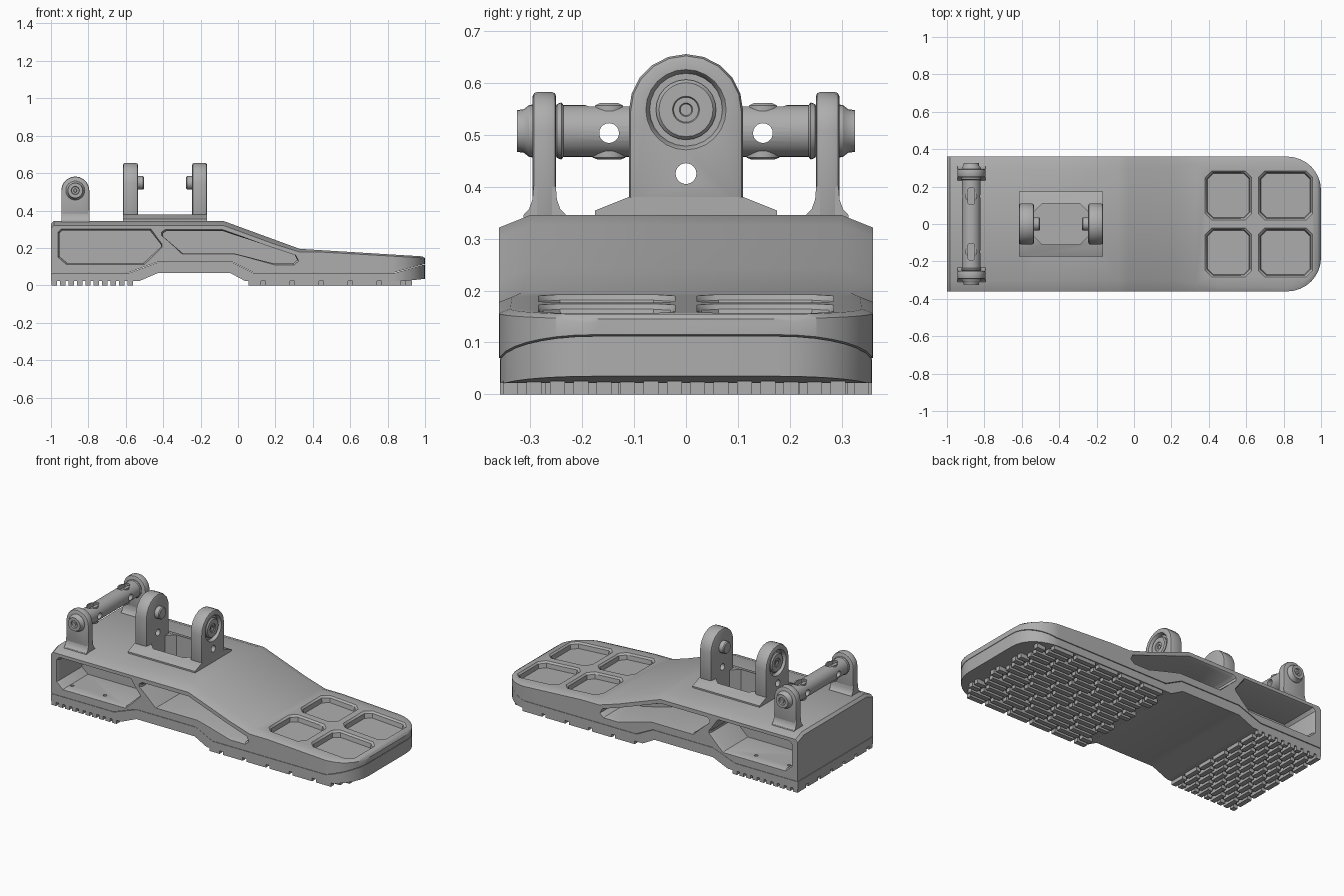
import bpy, bmesh
from math import sin, cos, pi, sqrt

cube = bpy.data.objects.get("Cube")
if cube:
    bpy.data.objects.remove(cube, do_unlink=True)

grey = bpy.data.materials.new("plain grey")
grey.use_nodes = True
grey.diffuse_color = (0.42, 0.42, 0.42, 1)
grey.node_tree.nodes["Principled BSDF"].inputs["Base Color"].default_value = (0.42, 0.42, 0.42, 1)


def finish(name, bm):
    bmesh.ops.recalc_face_normals(bm, faces=bm.faces)
    me = bpy.data.meshes.new(name)
    bm.to_mesh(me)
    bm.free()
    me.materials.append(grey)
    ob = bpy.data.objects.new(name, me)
    bpy.context.collection.objects.link(ob)
    return ob


def loft(name, rings):
    """Skin a row of equal-length point rings and cap both ends."""
    bm = bmesh.new()
    rows = [[bm.verts.new(p) for p in r] for r in rings]
    n = len(rows[0])
    for a, b in zip(rows, rows[1:]):
        for i in range(n):
            j = (i + 1) % n
            bm.faces.new((a[i], a[j], b[j], b[i]))
    bm.faces.new(rows[0])
    bm.faces.new(rows[-1])
    return finish(name, bm)


def place(axis, t, u, v):
    return {"x": (t, u, v), "y": (u, t, v), "z": (u, v, t)}[axis]


def prism(name, axis, pts, a, b):
    return loft(name, [[place(axis, t, u, v) for u, v in pts] for t in (a, b)])


def lathe(name, axis, cu, cv, steps, n=24):
    return loft(name, [[place(axis, t, cu + r * cos(2 * pi * i / n), cv + r * sin(2 * pi * i / n))
                        for i in range(n)] for t, r in steps])


def rect(u0, u1, v0, v1, c=0.0):
    if not c:
        return [(u0, v0), (u1, v0), (u1, v1), (u0, v1)]
    return [(u0 + c, v0), (u1 - c, v0), (u1, v0 + c), (u1, v1 - c),
            (u1 - c, v1), (u0 + c, v1), (u0, v1 - c), (u0, v0 + c)]


def grow(pts, d):
    """Enlarge an outline by d on every side of its bounding box."""
    out = []
    for k in (0, 1):
        lo, hi = min(p[k] for p in pts), max(p[k] for p in pts)
        m, f = (lo + hi) / 2, 1 + 2 * d / (hi - lo)
        out.append([m + (p[k] - m) * f for p in pts])
    return list(zip(*out))


def modify(ob, kind, **settings):
    mod = ob.modifiers.new(kind, kind)
    for key, value in settings.items():
        setattr(mod, key, value)
    bpy.context.view_layer.objects.active = ob
    bpy.ops.object.modifier_apply(modifier=mod.name)


def cut(ob, cutters):
    for c in cutters:
        modify(ob, "BOOLEAN", operation="DIFFERENCE", object=c, solver="EXACT")
        bpy.data.objects.remove(c, do_unlink=True)


def bevel(ob, width):
    modify(ob, "BEVEL", width=width, segments=2, limit_method="ANGLE", angle_limit=0.7)


def interp(table, x):
    for (x0, z0), (x1, z1) in zip(table, table[1:]):
        if x <= x1:
            return z0 + (z1 - z0) * (x - x0) / (x1 - x0)
    return table[-1][1]


# Foot outline: side heights and half width along the length
TOP = [(-1, .33), (-.985, .345), (-.08, .345), (.33, .195), (.985, .155), (1, .145)]
SPLIT = [(-1, .07), (-.58, .07), (-.43, .125), (-.03, .125), (.08, .07), (.84, .07), (1, .115)]
BASE = [(-1, .022), (-.53, .022), (-.43, .065), (-.04, .065), (.04, .022), (.88, .022), (1, .035)]
CHAMFER = [(-1, .06), (.2, .06), (.45, .025), (1, .02)]


def half_width(x):
    return .36 if x < .82 else .18 + .18 * sqrt(max(0, 1 - ((x - .82) / .18) ** 2))


toe = [.82 + .18 * sin(pi / 2 * i / 8) for i in range(9)]


def stations(*tables):
    return sorted({round(x, 4) for t in tables for x, _ in t} | {round(x, 4) for x in toe})


def upper_ring(x):
    w, zt, zb, c = half_width(x), interp(TOP, x), interp(SPLIT, x), interp(CHAMFER, x)
    return [(x, -w, zb), (x, w, zb), (x, w, zt - c * .4), (x, w - c, zt),
            (x, c - w, zt), (x, -w, zt - c * .4)]


def sole_ring(x):
    w, zt, zb = half_width(x) - .002, interp(SPLIT, x) - .003, interp(BASE, x)
    return [(x, -w, zb), (x, w, zb), (x, w, zt), (x, -w, zt)]


upper = loft("upper_body", [upper_ring(x) for x in stations(TOP, SPLIT, CHAMFER)])
loft("sole", [sole_ring(x) for x in stations(SPLIT, BASE)])

# Side windows, opening into deep recesses
rear_window = [(-.962, .15), (-.92, .112), (-.50, .112), (-.405, .205), (-.405, .22),
               (-.465, .302), (-.945, .302), (-.962, .285)]
front_window = [(-.41, .268), (-.30, .168), (-.02, .168), (.20, .108), (.30, .108),
                (.325, .13), (.31, .16), (-.08, .298), (-.39, .298), (-.41, .285)]
cutters = []
for s in (-1, 1):
    for win in (rear_window, front_window):
        small = grow(win, -.008)
        cutters.append(loft("cutter", [[(u, s * t, v) for u, v in p] for t, p in
                            ((.37, grow(win, .004)), (.343, small), (.13, small))]))
    for x in (-.90, -.68):
        cutters.append(lathe("cutter", "z", x, s * .30, [(.09, .01), (.15, .01)], 12))

# Four toe trays with sloping walls
for x0, x1 in ((.38, .63), (.665, .955)):
    for y0, y1 in ((.02, .285), (-.285, -.02)):
        r = rect(x0, x1, y0, y1, .035)
        cutters.append(loft("cutter", [[(u, v, interp(TOP, u) + h) for u, v in grow(r, d)]
                                       for h, d in ((-.036, -.014), (-.01, -.01), (.004, .003))]))

# Opening between the centre brackets
slot = rect(-.535, -.245, -.11, .11, .045)
cutters.append(prism("cutter", "z", slot, .2, .5))
cut(upper, cutters)

# Tread: lengthwise bars under the toe, crosswise bars under the heel
bm = bmesh.new()


def bar(x0, x1, y0, y1):
    lo = [bm.verts.new((x, y, 0)) for x, y in rect(x0, x1, y0, y1)]
    hi = [bm.verts.new((x, y, .026)) for x, y in rect(x0, x1, y0, y1)]
    for i in range(4):
        bm.faces.new((lo[i], lo[i - 1], hi[i - 1], hi[i]))
    bm.faces.new(lo)
    bm.faces.new(hi)


for i in range(16):
    y = -.3375 + .045 * i
    x = .135 - .155 - (.05 if (i // 2) % 2 else 0)
    while x < .93:
        x0, x1 = max(x + .012, .055), min(x + .143, .93)
        while x1 > x0 and half_width(x1) < abs(y) + .014:
            x1 -= .01
        if x1 - x0 > .02:
            bar(x0, x1, y - .0145, y + .0145)
        x += .155
for i in range(10):
    x = -.982 + .045 * i
    y = -.42 + (.058 if i % 2 else 0)
    while y < .36:
        y0, y1 = max(y, -.358), min(y + .093, .358)
        if y1 - y0 > .02:
            bar(x - .0145, x + .0145, y0, y1)
        y += .116
finish("tread", bm)

# Centre bracket base
base = loft("bracket_base", [[(x, y, z) for x, y in rect(-.615, -.165, -w, w)]
                             for z, w in ((.335, .175), (.354, .175), (.38, .11))])
cut(base, [prism("cutter", "z", slot, .2, .5)])


def arch(c, r, z0, zc):
    """Upright outline with a rounded top."""
    return [(c - r, z0), (c + r, z0)] + [(c + r * cos(pi * i / 10), zc + r * sin(pi * i / 10))
                                         for i in range(11)]


# Centre brackets with recessed pins
for name, x, s in (("rear", -.575, -1), ("front", -.205, 1)):
    lug = prism(name + "_bracket", "x", arch(0, .11, .36, .545), x - .04, x + .04)
    bevel(lug, .012)
    cut(lug, [lathe("cutter", "x", 0, .548, [(x + s * .02, .07), (x + s * .035, .074), (x + s * .05, .084)]),
              lathe("cutter", "x", 0, .425, [(x - .1, .02), (x + .1, .02)])])
    lathe(name + "_pin", "x", 0, .548, [
        (x - s * .072, .012), (x - s * .072, .031), (x - s * .067, .036), (x - s * .04, .036),
        (x + s * .015, .058), (x + s * .03, .058), (x + s * .037, .052), (x + s * .037, .026),
        (x + s * .032, .024), (x + s * .032, .013), (x + s * .026, .011)])

# Heel posts with flared feet and end caps
RX, RZ = -.87, .507
for s, side in ((-1, "front"), (1, "back")):
    post = prism(side + "_post", "y", arch(RX, .075, .335, RZ), s * .25, s * .295)
    bevel(post, .008)
    loft(side + "_post_foot", [[(x, y, z) for x, y in rect(RX - .075, RX + .075, s * .272 - d, s * .272 + d)]
                               for z, d in ((.335, .042), (.347, .04), (.357, .03), (.375, .0235), (.4, .0215))])
    lathe(side + "_post_cap", "y", RX, RZ, [
        (s * .285, .052), (s * .302, .05), (s * .312, .042), (s * .325, .04), (s * .325, .022),
        (s * .316, .02), (s * .316, .01), (s * .322, .008)])

# Cross rod with drilled collars
half = [(.255, .04), (.248, .052), (.24, .055), (.236, .05)]
rod = lathe("cross_rod", "y", RX, RZ, [(-y, r) for y, r in half] + [(y, r) for y, r in half[::-1]], 32)
for s in (-1, 1):
    collar = lathe("cutter", "z", RX, s * .148, [(.452, .022), (.456, .032), (.556, .032), (.561, .024)])
    modify(rod, "BOOLEAN", operation="UNION", object=collar, solver="EXACT")
    bpy.data.objects.remove(collar, do_unlink=True)
    cut(rod, [lathe("cutter", "x", s * .148, RZ - .004, [(RX - .1, .019), (RX + .1, .019)]),
              prism("cutter", "z", rect(RX - .017, RX + .017, s * .148 - .045, s * .148 + .045, .008), .535, .6)])

# Shading
for ob in bpy.context.scene.objects:
    if ob.type == "MESH":
        bpy.ops.object.select_all(action="DESELECT")
        ob.select_set(True)
        bpy.context.view_layer.objects.active = ob
        bpy.ops.object.shade_smooth_by_angle(angle=.55)
